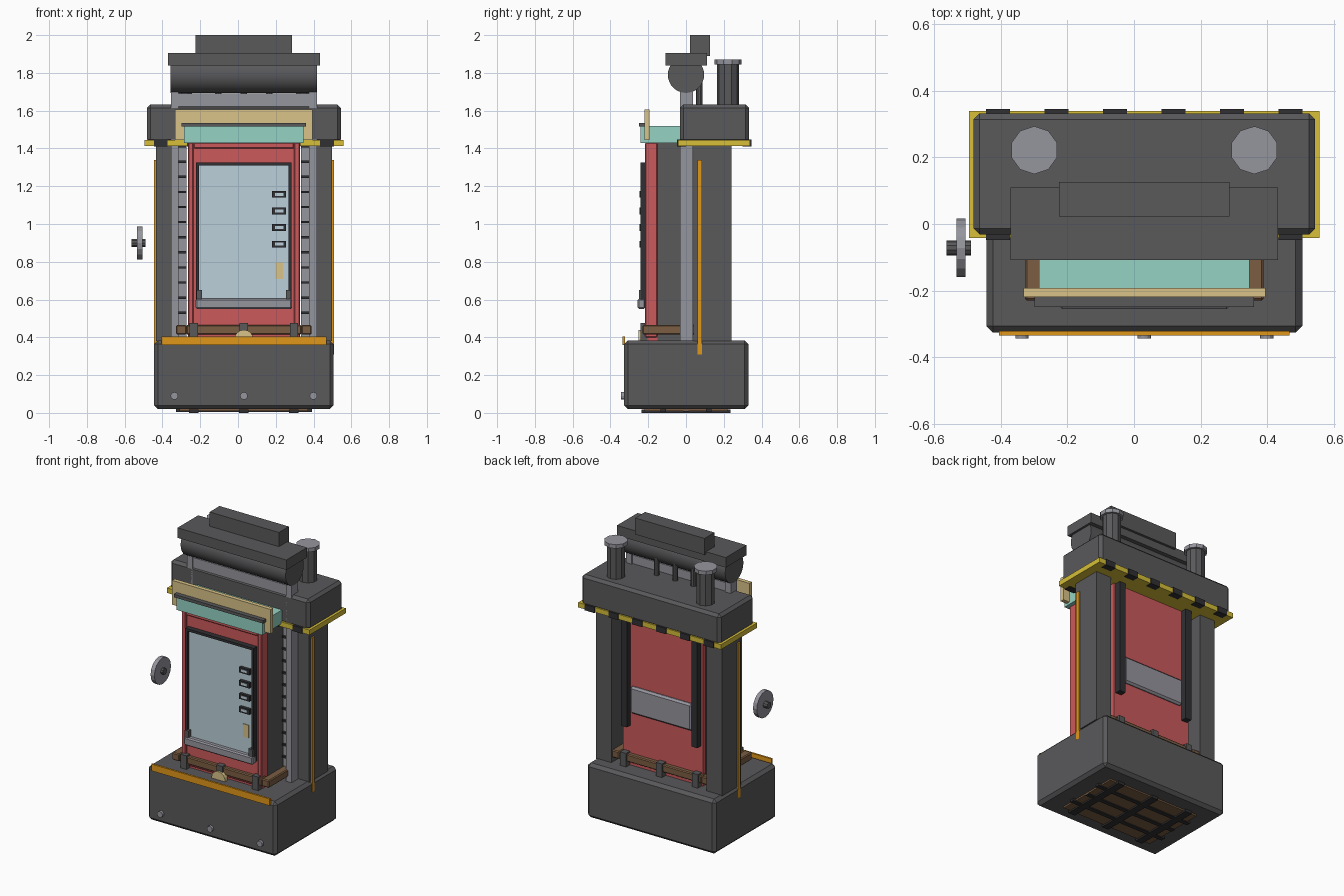
import bpy
from mathutils import Matrix
from math import pi

if "Cube" in bpy.data.objects:
    bpy.data.objects.remove(bpy.data.objects["Cube"])

COLOURS = {
    "dark": (.10, .10, .105), "black": (.03, .03, .033), "steel": (.30, .30, .34),
    "red": (.60, .10, .105), "orange": (.75, .31, .01), "yellow": (.68, .52, .04),
    "tan": (.70, .55, .25), "teal": (.30, .65, .55), "glass": (.50, .63, .70),
    "brown": (.20, .11, .055)}
MATS = {}
for key, col in COLOURS.items():
    MATS[key] = bpy.data.materials.new(key)
    MATS[key].diffuse_color = (*col, 1)
CX = 0.031  # symmetry plane of the cabinet (the wheel shifts it off zero)


def finish(name, colour, bevel):
    ob = bpy.context.object
    ob.name = name
    ob.data.materials.append(MATS[colour])
    if bevel:
        m = ob.modifiers.new("bevel", "BEVEL")
        m.width, m.segments = bevel, 1
    return ob


def box(name, colour, x, y, z, bevel=0):
    bpy.ops.mesh.primitive_cube_add(size=1)
    ob = finish(name, colour, bevel)
    size = [b - a for a, b in (x, y, z)]
    mid = [(a + b) / 2 for a, b in (x, y, z)]
    ob.data.transform(Matrix.Diagonal((*size, 1)))
    ob.location = mid
    return ob


def pair(name, colour, x, y, z, bevel=0):
    """Box on the right side plus its mirror image on the left."""
    box("right_" + name, colour, x, y, z, bevel)
    box("left_" + name, colour, (2 * CX - x[1], 2 * CX - x[0]), y, z, bevel)


def cyl(name, colour, loc, r, depth, axis="Z", sides=16, smooth=False):
    rot = {"X": (0, pi / 2, 0), "Y": (pi / 2, 0, 0), "Z": (0, 0, 0)}[axis]
    bpy.ops.mesh.primitive_cylinder_add(vertices=sides, radius=r, depth=depth,
                                        location=loc, rotation=rot)
    ob = finish(name, colour, 0)
    if smooth:
        bpy.ops.object.shade_smooth_by_angle()
    return ob


def span(half):
    return (CX - half, CX + half)


def ring(name, colour, half, y, z, t, bevel=0):
    """Upright rectangular frame facing the front, bar thickness t."""
    pair(name + "_side", colour, (CX + half - t, CX + half), y, z, bevel)
    inner = span(half - t)
    box(name + "_bottom", colour, inner, y, (z[0], z[0] + t), bevel)
    box(name + "_top", colour, inner, y, (z[1] - t, z[1]), bevel)


# Base block with front bar and bolts
box("base", "dark", span(.475), (-.327, .33), (.02, .384), .02)
box("front_bar", "orange", span(.437), (-.335, -.322), (.36, .405))
for i in (-1, 0, 1):
    cyl("base_bolt", "steel", (CX + i * .368, -.333, .09), .02, .024, "Y", 12)

# Underside panel with grate bars
box("bottom_panel", "brown", span(.34), (-.22, .22), (.01, .022))
for i in (-1, 0, 1):
    box("grate_bar", "black", span(.36) if i else span(.34),
        (i * .12 - .014, i * .12 + .014), (.004, .02))
    x = CX + i * .265
    box("grate_cross", "black", (x - .025, x + .025), (-.235, .235), (0, .018))

# Wooden frame around the cabinet foot, with clamps
pair("wood_beam", "brown", (.335, .39), (-.23, .23), (.415, .465), .006)
for y, name in ((-.205, "front"), (.205, "back")):
    box(name + "_wood_beam", "brown", span(.305), (y - .025, y + .025), (.415, .465), .006)
    for i in (-1, 0, 1):
        x = CX + i * .265
        box(name + "_clamp", "dark", (x - .022, x + .022),
            (y - .036, y + .036), (.384, .475))
cyl("frame_knob", "tan", (CX, -.238, .39), .05, .028, "Y", 16)

# Cabinet body: dark core, red front and back
box("cabinet_core", "dark", span(.29), (-.15, .17), (.38, 1.43))
box("back_panel", "red", span(.295), (.17, .2), (.38, 1.43))
box("door", "red", span(.29), (-.205, -.15), (.38, 1.43))
ring("door_border", "red", .296, (-.217, -.152), (.4, 1.43), .03, .005)

# Window with frame, sill, handles and label
box("window_glass", "glass", span(.243), (-.225, -.2), (.57, 1.315))
ring("window_frame", "black", .253, (-.24, -.203), (.56, 1.325), .016)
box("window_sill", "steel", span(.255), (-.256, -.215), (.55, .605), .008)
pair("sill_bracket", "dark", (CX + .222, CX + .25), (-.25, -.215), (.6, .65))
for i in range(4):
    z = 1.157 - i * .088
    box("handle", "black", (.18, .255), (-.245, -.222), (z - .018, z + .018))
    box("handle_inset", "glass", (.195, .24), (-.247, -.24), (z - .008, z + .008))
box("label_plate", "tan", (.197, .237), (-.229, -.222), (.71, .795))

# Steel posts, toothed racks, rear columns with side strips
pair("post", "steel", (.376, .418), (-.032, .036), (.38, 1.78))
pair("rack", "steel", (.334, .376), (0, .05), (.38, 1.42))
for i in range(13):
    z = .45 + i * .08
    pair("rack_tooth", "black", (.334, .377), (-.014, .01), (z - .006, z + .006))
pair("column", "dark", (.383, .497), (.04, .24), (.38, 1.42))
pair("side_strip", "orange", (.49, .507), (.06, .085), (.31, 1.34))

# Back straps and plate
pair("back_strap", "black", (CX + .238, CX + .282), (.2, .24), (.65, 1.42))
box("back_plate", "steel", span(.228), (.195, .225), (.74, .92), .012)

# Head with hazard trim
box("head", "dark", span(.513), (-.032, .333), (1.43, 1.633), .018)
box("hazard_trim", "yellow", span(.527), (-.042, .34), (1.412, 1.445))
for i in range(6):
    x = CX + (i - 2.5) * .176
    for y in ((-.048, .0), (.3, .346)):
        box("hazard_stripe", "black", (x - .036, x + .036), y, (1.409, 1.448))

# Front canopy and board
box("canopy", "teal", span(.317), (-.24, -.03), (1.43, 1.52))
box("canopy_lip", "dark", span(.33), (-.25, -.215), (1.515, 1.535))
box("sign_board", "tan", span(.364), (-.22, -.193), (1.445, 1.607))

# Drum assembly on top of the posts
cyl("drum", "dark", (CX, 0, 1.79), .096, .775, "X", 32, True)
box("cross_beam", "steel", span(.345), (-.025, .025), (1.62, 1.69))
box("drum_cover", "dark", span(.402), (-.108, .11), (1.838, 1.905))
box("top_block", "dark", span(.256), (.022, .126), (1.89, 2.0))
for i in (-1, 0, 1):
    cyl("feed_pipe", "dark", (CX + i * .135, .07, 1.71), .018, .18, "Z", 10)

# Exhaust stacks
for s in (-1, 1):
    x = CX + s * .331
    cyl("exhaust_stack", "dark", (x, .222, 1.735), .058, .23, "Z", 10)
    cyl("exhaust_cap", "steel", (x, .222, 1.858), .072, .026, "Z", 10)

# Hand wheel on the left
cyl("hand_wheel", "steel", (-.52, -.072, .9), .088, .028, "X", 16)
cyl("hand_wheel_hub", "dark", (-.527, -.072, .9), .022, .074, "X", 10)

for m in bpy.data.materials:
    if m.users and not m.is_grease_pencil:
        m.use_nodes = True
        m.node_tree.nodes["Principled BSDF"].inputs["Base Color"].default_value = m.diffuse_color
